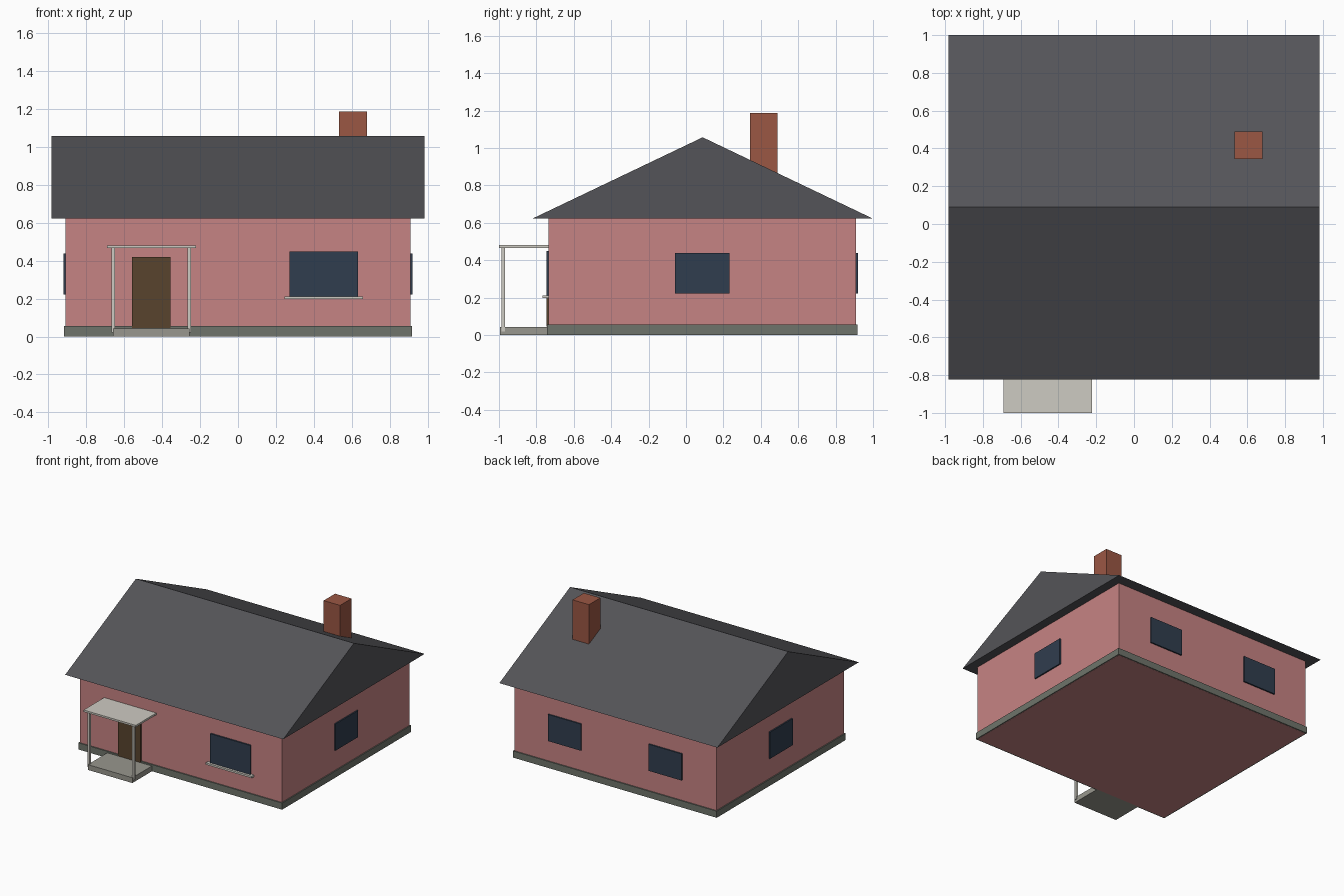
import bpy

if "Cube" in bpy.data.objects:
    bpy.data.objects.remove(bpy.data.objects["Cube"])


def material(name, r, g, b):
    # sRGB 0-255 to linear
    lin = [(c / 255 / 12.92) if c < 10 else ((c / 255 + 0.055) / 1.055) ** 2.4 for c in (r, g, b)]
    m = bpy.data.materials.new(name)
    m.diffuse_color = (*lin, 1)
    m.use_nodes = True
    m.node_tree.nodes["Principled BSDF"].inputs["Base Color"].default_value = m.diffuse_color
    return m


WALL = material("pink wall", 198, 131, 131)
ROOF = material("dark roof", 84, 84, 88)
BRICK = material("brick", 155, 87, 68)
DOOR = material("brown door", 88, 67, 45)
GLASS = material("blue glass", 48, 61, 78)
STONE = material("grey stone", 111, 116, 107)
SLAB = material("porch concrete", 152, 151, 142)
TRIM = material("pale trim", 206, 203, 194)


def mesh_object(name, verts, faces, mat):
    me = bpy.data.meshes.new(name)
    me.from_pydata(verts, [], faces)
    me.materials.append(mat)
    ob = bpy.data.objects.new(name, me)
    bpy.context.collection.objects.link(ob)
    return ob


def box(name, x, y, z, mat):
    """Box from (min, max) ranges on each axis."""
    verts = [(a, b, c) for a in x for b in y for c in z]
    faces = [(0, 1, 3, 2), (4, 6, 7, 5), (0, 4, 5, 1), (2, 3, 7, 6), (0, 2, 6, 4), (1, 5, 7, 3)]
    return mesh_object(name, verts, faces, mat)


# House body; the footing starts a hair above the ground so the undersides do not clash
box("walls", (-0.91, 0.91), (-0.735, 0.908), (0, 0.63), WALL)
box("foundation", (-0.919, 0.919), (-0.744, 0.917), (0.001, 0.055), STONE)

# Gable roof: solid triangular prism
profile = [(-0.822, 0.622), (1.0, 0.622), (0.089, 1.057)]
mesh_object("roof", [(x, y, z) for x in (-0.983, 0.983) for y, z in profile],
            [(0, 2, 1), (3, 4, 5), (0, 1, 4, 3), (1, 2, 5, 4), (2, 0, 3, 5)], ROOF)
box("chimney", (0.532, 0.68), (0.343, 0.49), (0.8, 1.187), BRICK)

# Front door, window and sill
box("door", (-0.558, -0.356), (-0.747, -0.73), (0.045, 0.419), DOOR)
box("front_window", (0.272, 0.634), (-0.747, -0.73), (0.21, 0.449), GLASS)
box("front_window_sill", (0.245, 0.66), (-0.766, -0.73), (0.197, 0.212), TRIM)

# Side and back windows, mirrored left and right
for s, side in ((-1, "left"), (1, "right")):
    box(side + "_window", sorted((s * 0.9, s * 0.921)), (-0.06, 0.233), (0.221, 0.438), GLASS)
    box("back_window_" + side, sorted((s * 0.305, s * 0.603)), (0.9, 0.919), (0.221, 0.438), GLASS)

# Porch
box("porch_slab", (-0.658, -0.256), (-0.995, -0.735), (0, 0.043), SLAB)
box("porch_roof", (-0.692, -0.222), (-1.0, -0.735), (0.466, 0.481), TRIM)
for x, side in ((-0.657, "left"), (-0.257, "right")):
    box("porch_post_" + side, (x - 0.009, x + 0.009), (-0.986, -0.968), (0.02, 0.47), TRIM)
